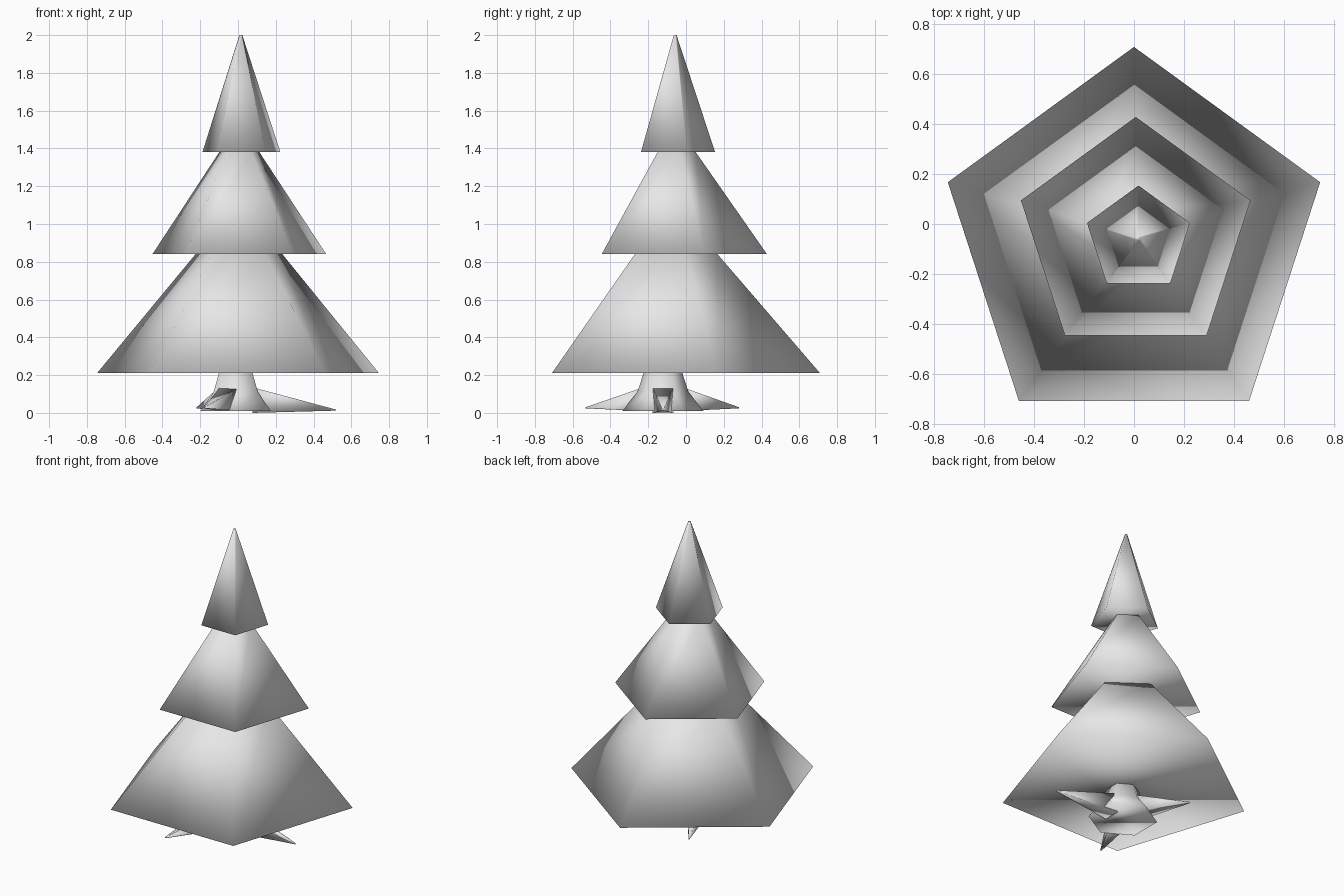
import bpy, bmesh
from math import cos, sin, pi, radians
from mathutils import Matrix, Vector

cube = bpy.data.objects.get("Cube")
if cube:
    bpy.data.objects.remove(cube, do_unlink=True)

# Single plain material
grey = bpy.data.materials.new("plain_grey")
grey.use_nodes = True
colour = (0.8, 0.8, 0.8, 1)
grey.diffuse_color = colour
grey.node_tree.nodes["Principled BSDF"].inputs["Base Color"].default_value = colour


def ring(sides, radius, x, y, z, start):
    """Points of a regular polygon, first corner at the start angle."""
    angles = [start + 2 * pi * i / sides for i in range(sides)]
    return [Vector((x + radius * cos(a), y + radius * sin(a), z)) for a in angles]


def loft(name, rings):
    """Closed, smooth-shaded solid through a stack of equal rings."""
    bm = bmesh.new()
    loops = [[bm.verts.new(p) for p in r] for r in rings]
    n = len(loops[0])
    for low, high in zip(loops, loops[1:]):
        for i in range(n):
            j = (i + 1) % n
            bm.faces.new((low[i], low[j], high[j], high[i]))
    bm.faces.new(loops[0][::-1])
    bm.faces.new(loops[-1])
    bmesh.ops.recalc_face_normals(bm, faces=bm.faces)
    for face in bm.faces:
        face.smooth = True
    mesh = bpy.data.meshes.new(name)
    bm.to_mesh(mesh)
    bm.free()
    mesh.materials.append(grey)
    obj = bpy.data.objects.new(name, mesh)
    bpy.context.collection.objects.link(obj)
    return obj


# Foliage: three five-sided truncated cones, (radius, x, y, z) bottom and top
tiers = {
    "lower_foliage": [(0.785, 0, -0.075, 0.21), (0.242, 0.005, -0.075, 0.84)],
    "middle_foliage": [(0.484, 0.007, -0.055, 0.84), (0.112, 0.007, -0.06, 1.38)],
    "top_foliage": [(0.217, 0.018, -0.063, 1.38), (0.008, 0.015, -0.058, 2.0)],
}
for name, ends in tiers.items():
    loft(name, [ring(5, *end, pi / 2) for end in ends])

# Trunk: six-sided with a flared foot
centre = Vector((-0.012, -0.122, 0))
flare = [(0.215, 0.01), (0.135, 0.11), (0.1, 0.22)]
loft("trunk", [ring(6, r, centre.x, centre.y, z, pi / 2) for r, z in flare])

# Roots: three tapering spikes on alternate trunk faces


def root_section(distance, half_width, low, high):
    corners = [(-1, low), (1, low), (1, high), (-1, high)]
    return [Vector((distance, side * half_width, z)) for side, z in corners]


roots = {"left_root": (0, 0.53), "back_root": (117, 0.45), "front_root": (248, 0.44)}
for name, (angle, length) in roots.items():
    low = 0.0 if angle == 0 else 0.01
    tip = 0.012 if angle == 0 else 0.024
    root = loft(name, [root_section(0.09, 0.055, low, 0.135),
                       root_section(length, 0.003, tip, tip + 0.006)])
    root.data.transform(Matrix.Translation(centre) @ Matrix.Rotation(radians(angle), 4, "Z"))
